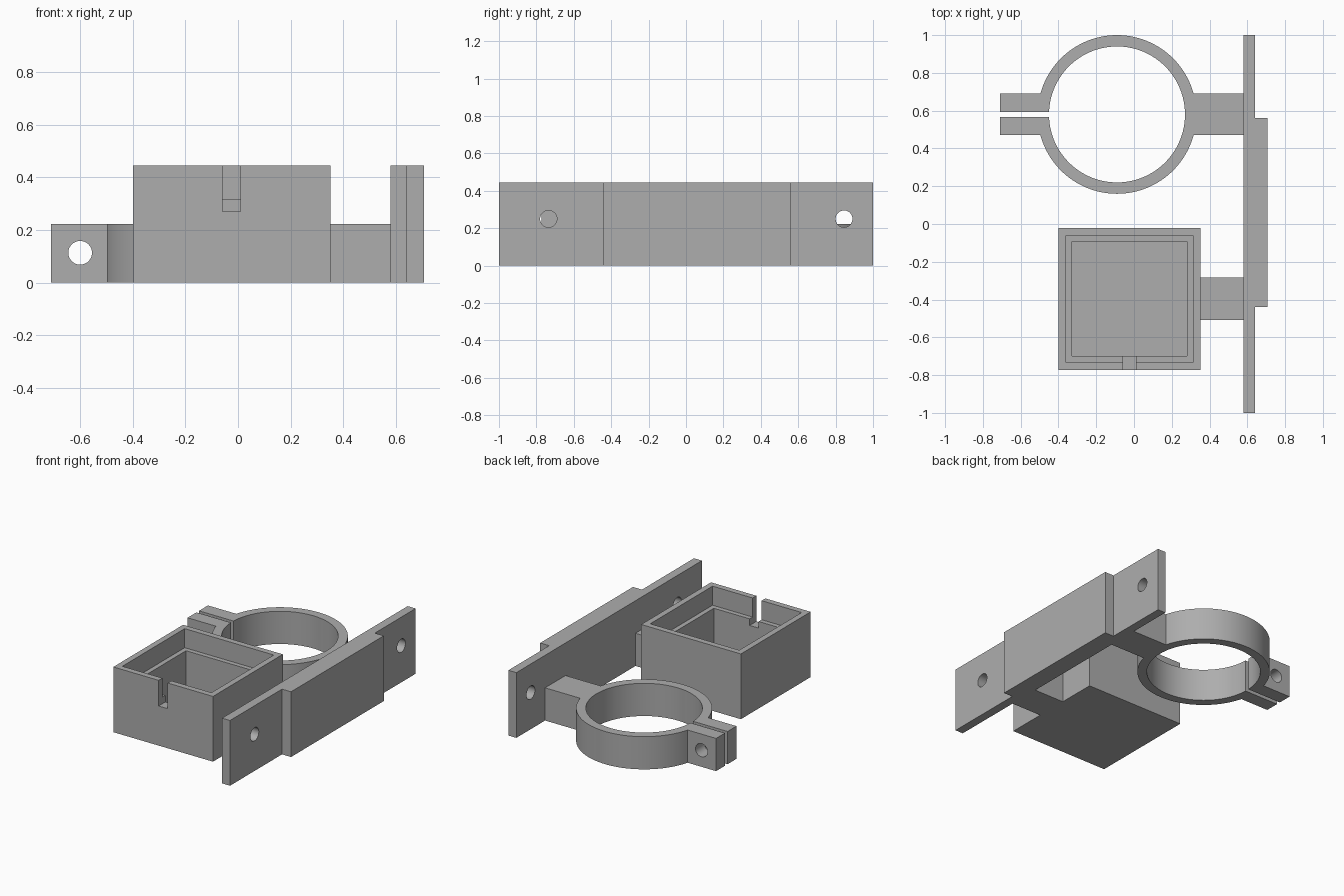
import bpy, bmesh
from math import pi, sin, cos, asin
from mathutils import Matrix, Vector

cube = bpy.data.objects.get("Cube")
if cube:
    bpy.data.objects.remove(cube, do_unlink=True)

grey = bpy.data.materials.new("plain grey")
grey.use_nodes = True
colour = (0.42, 0.42, 0.42, 1)
grey.diffuse_color = colour
grey.node_tree.nodes["Principled BSDF"].inputs["Base Color"].default_value = colour

HIGH, LOW = 0.445, 0.223   # tall and low part heights


def add_object(name, bm):
    bmesh.ops.recalc_face_normals(bm, faces=bm.faces)
    mesh = bpy.data.meshes.new(name)
    bm.to_mesh(mesh)
    bm.free()
    mesh.materials.append(grey)
    obj = bpy.data.objects.new(name, mesh)
    bpy.context.collection.objects.link(obj)
    return obj


def prism(name, outline, z0, z1):
    """Extrude an xy outline from z0 up to z1."""
    bm = bmesh.new()
    face = bm.faces.new([bm.verts.new((x, y, z0)) for x, y in outline])
    top = bmesh.ops.extrude_face_region(bm, geom=[face])["geom"]
    verts = [v for v in top if isinstance(v, bmesh.types.BMVert)]
    bmesh.ops.translate(bm, verts=verts, vec=(0, 0, z1 - z0))
    return add_object(name, bm)


def block(name, x0, x1, y0, y1, z0, z1):
    return prism(name, [(x0, y0), (x1, y0), (x1, y1), (x0, y1)], z0, z1)


def pin(centre, axis, radius, length):
    """Round hole cutter along the x or y axis."""
    bm = bmesh.new()
    turn = Matrix.Rotation(pi / 2, 4, "Y" if axis == "X" else "X")
    bmesh.ops.create_cone(bm, cap_ends=True, segments=48, radius1=radius,
                          radius2=radius, depth=length,
                          matrix=Matrix.Translation(Vector(centre)) @ turn)
    return add_object("hole_cutter", bm)


def cut(obj, cutters):
    bpy.context.view_layer.objects.active = obj
    for cutter in cutters:
        cutter.hide_render = True
        mod = obj.modifiers.new("cut", "BOOLEAN")
        mod.operation = "DIFFERENCE"
        mod.solver = "EXACT"
        mod.object = cutter
        bpy.ops.object.modifier_apply(modifier=mod.name)
        bpy.data.objects.remove(cutter, do_unlink=True)


def arc(radius, start, end, steps):
    angles = [start + (end - start) * i / steps for i in range(steps + 1)]
    return [(radius * cos(a), radius * sin(a)) for a in angles]


# Mounting plate with a raised pad and two screw holes
plate = prism("mounting_plate",
              [(0.58, -1), (0.64, -1), (0.64, -0.44), (0.708, -0.44),
               (0.708, 0.56), (0.64, 0.56), (0.64, 1), (0.58, 1)], 0, HIGH)
cut(plate, [pin((0.61, y, 0.25), "X", 0.045, 0.3) for y in (-0.735, 0.845)])

# Split clamp ring with its arm and two tabs, as one outline
cx, cy, inner, outer = -0.09, 0.58, 0.36, 0.42
gap, half = 0.014, 0.11
tab_end, arm_end = -0.62, 0.67
slit, root = asin(gap / inner), asin(half / outer)
ring = [(tab_end, gap)]
ring += arc(inner, pi - slit, slit - pi, 96)
ring += [(tab_end, -gap), (tab_end, -half)]
ring += arc(outer, root - pi, -root, 48)
ring += [(arm_end, -half), (arm_end, half)]
ring += arc(outer, root, pi - root, 48)
ring += [(tab_end, half)]
clamp = prism("clamp_ring", [(x + cx, y + cy) for x, y in ring], 0, LOW)
cut(clamp, [pin((-0.6, cy, 0.113), "Y", 0.045, 0.5)])

# Open box with a stepped rim and a notch in the front wall
box = block("open_box", -0.4, 0.352, -0.772, -0.02, 0, HIGH)
cut(box, [block("rim_cutter", -0.36, 0.312, -0.732, -0.06, 0.315, 0.6),
          block("cavity_cutter", -0.328, 0.28, -0.7, -0.092, 0.04, 0.5),
          block("notch_cutter", -0.058, 0.01, -0.9, -0.65, 0.27, 0.7)])

# Arm joining the box to the plate
box_arm = block("box_arm", 0.352, 0.58, -0.508, -0.284, 0, LOW)

# Smooth the curved walls, keep edges sharp
bpy.ops.object.select_all(action="DESELECT")
for obj in (plate, clamp, box, box_arm):
    obj.select_set(True)
bpy.context.view_layer.objects.active = plate
bpy.ops.object.shade_smooth_by_angle()
